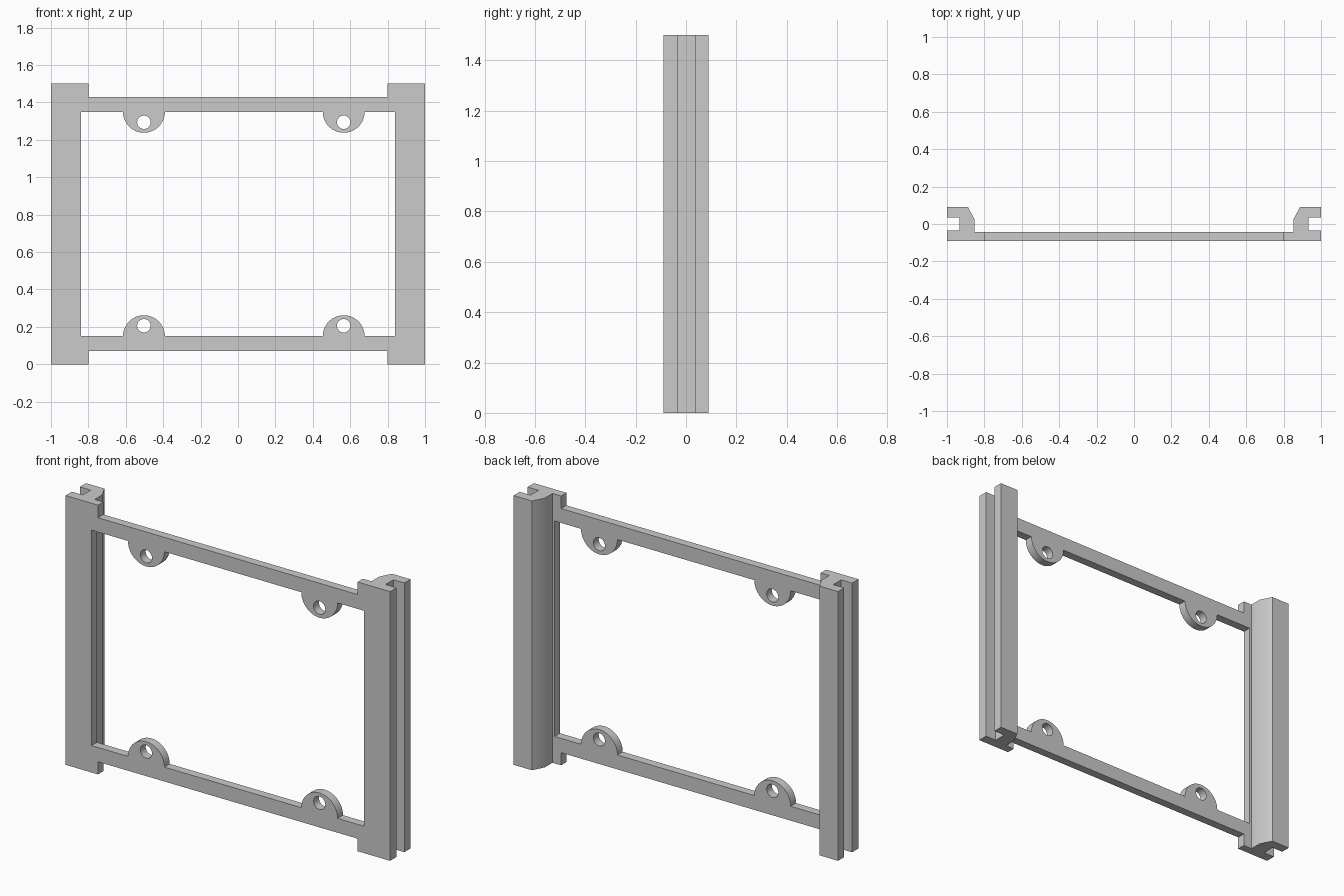
import bpy
from math import cos, sin, pi
from mathutils import Matrix

cube = bpy.data.objects.get("Cube")
if cube:
    bpy.data.objects.remove(cube, do_unlink=True)

grey = bpy.data.materials.new("light grey")
grey.use_nodes = True
grey.diffuse_color = (0.6, 0.6, 0.6, 1)
grey.node_tree.nodes["Principled BSDF"].inputs["Base Color"].default_value = (0.6, 0.6, 0.6, 1)

HEIGHT = 1.5
MID = HEIGHT / 2
FRONT, PLATE_BACK, BACK = -0.09, -0.043, 0.09


def arc(cx, cy, r, start, end, steps):
    return [(cx + r * cos(start + (end - start) * i / steps),
             cy + r * sin(start + (end - start) * i / steps)) for i in range(steps + 1)]


def extrude(name, loops, depth, matrix):
    """Fill closed outlines (inner ones become holes) and extrude them to a mesh."""
    curve = bpy.data.curves.new(name, 'CURVE')
    curve.dimensions = '2D'
    curve.fill_mode = 'BOTH'
    curve.extrude = depth / 2
    for loop in loops:
        spline = curve.splines.new('POLY')
        spline.points.add(len(loop) - 1)
        for point, (x, y) in zip(spline.points, loop):
            point.co = (x, y, 0, 1)
        spline.use_cyclic_u = True
    temp = bpy.data.objects.new(name, curve)
    bpy.context.collection.objects.link(temp)
    bpy.context.view_layer.update()
    mesh = bpy.data.meshes.new_from_object(temp.evaluated_get(bpy.context.evaluated_depsgraph_get()))
    bpy.data.objects.remove(temp, do_unlink=True)
    mesh.transform(matrix)
    mesh.materials.clear()
    mesh.materials.append(grey)
    obj = bpy.data.objects.new(name, mesh)
    bpy.context.collection.objects.link(obj)
    bpy.ops.object.select_all(action='DESELECT')
    obj.select_set(True)
    bpy.context.view_layer.objects.active = obj
    bpy.ops.object.mode_set(mode='EDIT')
    bpy.ops.mesh.select_all(action='SELECT')
    bpy.ops.mesh.remove_doubles(threshold=0.0001)
    bpy.ops.mesh.normals_make_consistent(inside=False)
    bpy.ops.object.mode_set(mode='OBJECT')
    bpy.ops.object.shade_smooth_by_angle(angle=pi / 6)
    return obj


# Front frame: recessed top and bottom bars, window with rounded ears, screw holes
bar_out, bar_in = MID - 0.07, MID - 0.15
outer = [(-1, -MID), (-0.8, -MID), (-0.8, -bar_out), (0.8, -bar_out), (0.8, -MID), (1, -MID)]
outer += [(-x, -z) for x, z in outer]

ear_x = (-0.503, 0.565)
ear_r = 0.112
window = [(-0.84, -bar_in)]
for x in ear_x:
    window += arc(x, -bar_in, ear_r, pi, 0, 32)
window += [(0.84, -bar_in), (0.84, bar_in)]
for x in reversed(ear_x):
    window += arc(x, bar_in, ear_r, 0, -pi, 32)
window.append((-0.84, bar_in))

holes = [arc(x, side * (bar_in - 0.056), 0.036, 0, 2 * pi, 32)[:-1]
         for x in ear_x for side in (-1, 1)]
upright = Matrix.Translation((0, (FRONT + PLATE_BACK) / 2, MID)) @ Matrix.Rotation(pi / 2, 4, 'X')
extrude("front_frame", [outer, window] + holes, PLATE_BACK - FRONT, upright)

# Side rails: grooved channel with a chamfered inner corner
rail = [(1, PLATE_BACK), (1, -0.034), (0.933, -0.034), (0.933, 0.036), (1, 0.036),
        (1, BACK), (0.887, BACK), (0.853, 0.025), (0.853, PLATE_BACK)]
for name, side in (("left_rail", 1), ("right_rail", -1)):
    extrude(name, [[(side * x, y) for x, y in rail]], HEIGHT, Matrix.Translation((0, 0, MID)))
